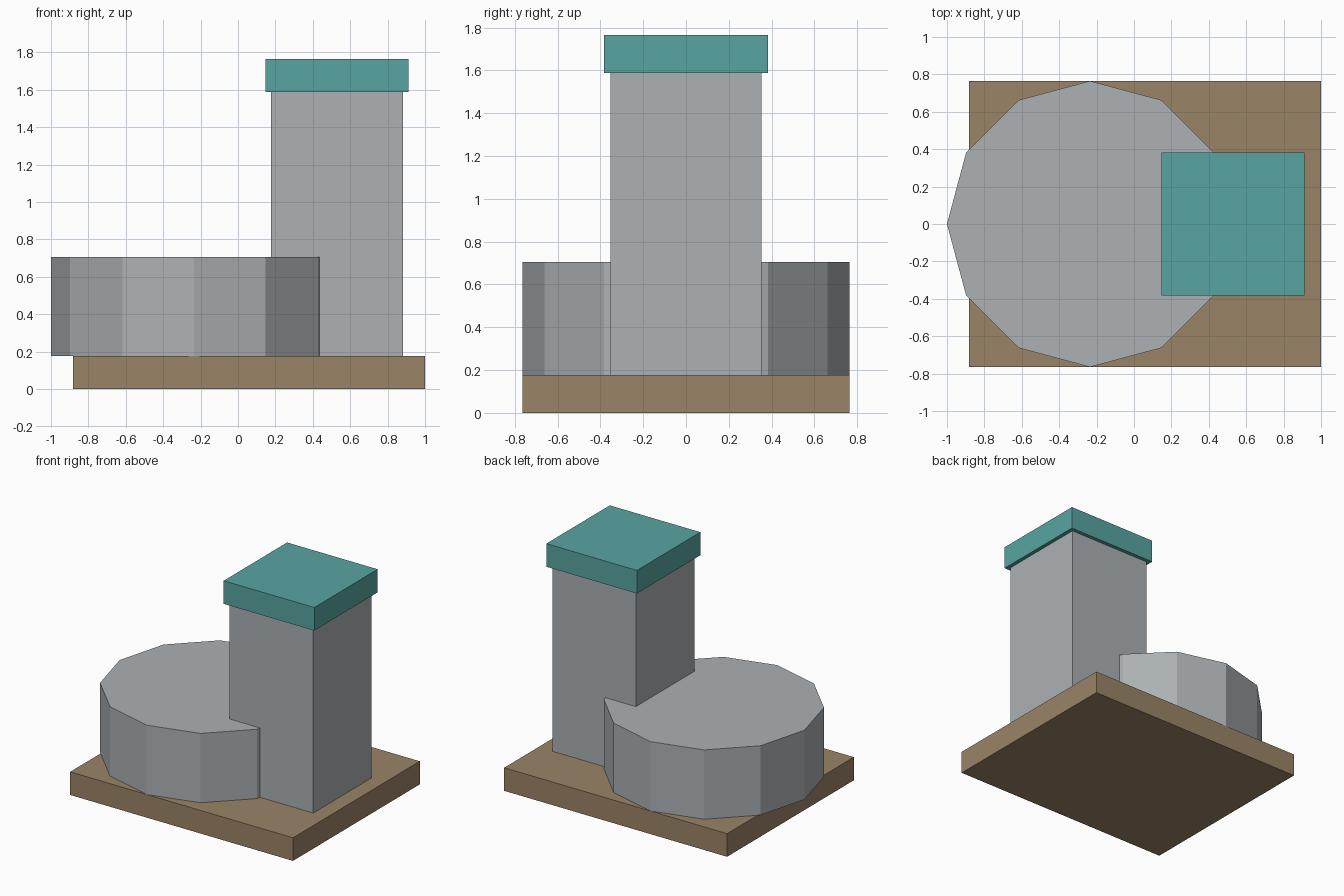
import bpy, math

if "Cube" in bpy.data.objects:
    bpy.data.objects.remove(bpy.data.objects["Cube"])


def linear(c):
    c /= 255
    return c / 12.92 if c <= 0.04045 else ((c + 0.055) / 1.055) ** 2.4


def make_material(name, rgb):
    mat = bpy.data.materials.new(name)
    mat.diffuse_color = (*[linear(c) for c in rgb], 1)
    mat.use_nodes = True
    mat.node_tree.nodes["Principled BSDF"].inputs["Base Color"].default_value = mat.diffuse_color
    return mat


def finish(name, mat):
    obj = bpy.context.object
    obj.name = name
    obj.data.materials.append(mat)
    return obj


def box(name, x, y, z, mat):
    """Box from (min, max) pairs in x and z, and a half width in y."""
    bpy.ops.mesh.primitive_cube_add(
        size=1, location=(sum(x) / 2, 0, sum(z) / 2))
    obj = finish(name, mat)
    size = (x[1] - x[0], 2 * y, z[1] - z[0])
    for v in obj.data.vertices:
        v.co = [c * s for c, s in zip(v.co, size)]
    return obj


grey = make_material("light grey", (172, 177, 180))
teal = make_material("teal", (88, 165, 162))
brown = make_material("earth brown", (154, 132, 103))

U = 1 / 17  # modelling grid unit

# Ground slab
box("base_slab", (-15 * U, 17 * U), 13 * U, (0, 3 * U), brown)

# Square tower and its overhanging cap
box("tower", (3 * U, 15 * U), 6 * U, (3 * U, 27 * U), grey)
box("tower_cap", (2.5 * U, 15.5 * U), 6.5 * U, (27 * U, 30 * U), teal)

# Twelve-sided drum, overhanging the slab on the left
bpy.ops.mesh.primitive_cylinder_add(
    vertices=12, radius=13 * U, depth=9 * U, location=(-4 * U, 0, 7.5 * U))
finish("drum", grey)
